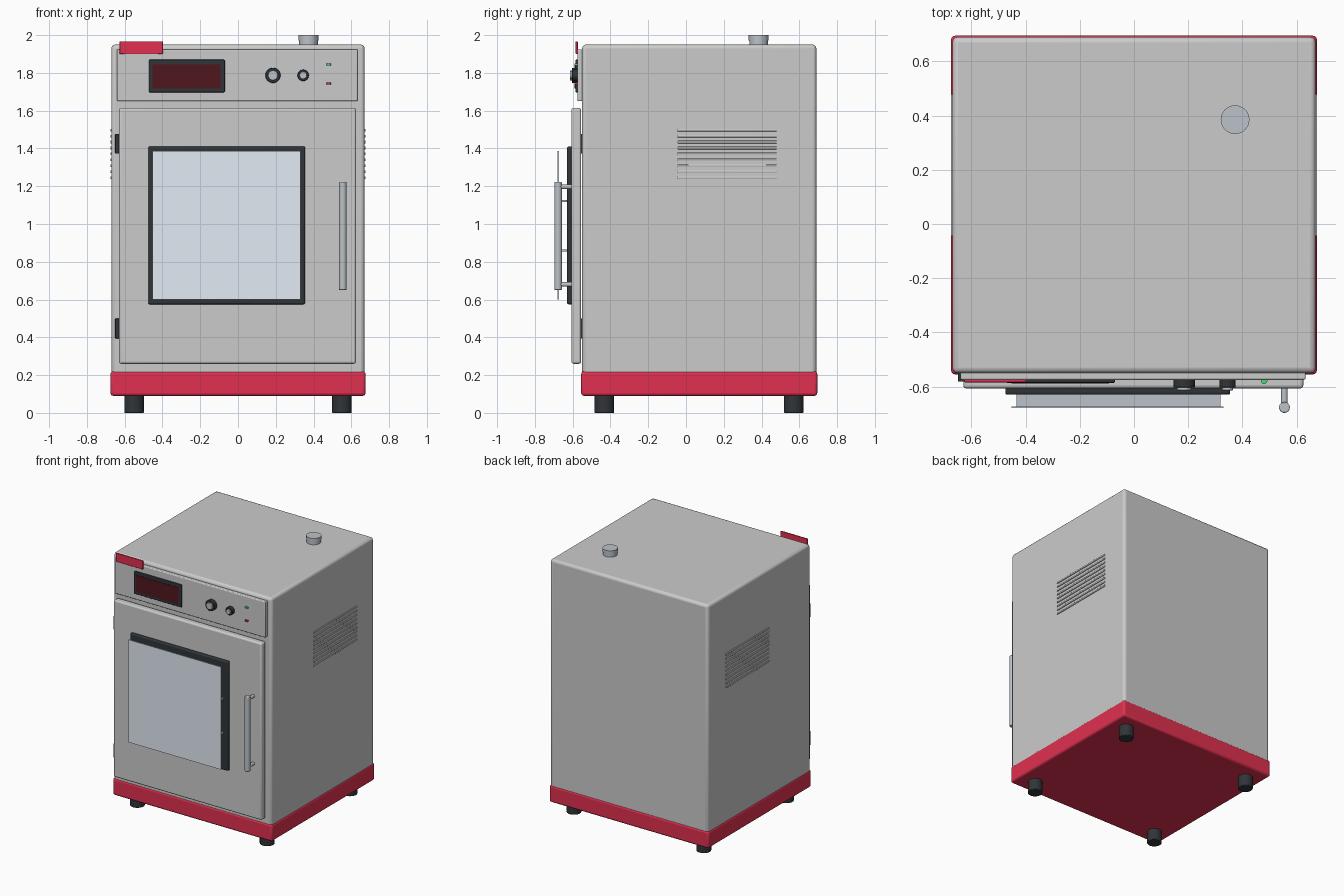
import bpy
import math
from mathutils import Vector

if "Cube" in bpy.data.objects:
    bpy.data.objects.remove(bpy.data.objects["Cube"])


def material(name, r, g, b):
    m = bpy.data.materials.new(name)
    m.diffuse_color = (r, g, b, 1)
    m.use_nodes = True
    m.node_tree.nodes["Principled BSDF"].inputs["Base Color"].default_value = m.diffuse_color
    return m


RED = material("red_paint", 0.75, 0.03, 0.08)
BLACK = material("black_rubber", 0.03, 0.035, 0.04)
SCREEN = material("dark_red_screen", 0.08, 0.008, 0.012)
GLASS = material("pale_glass", 0.76, 0.83, 0.9)
STEEL = material("steel", 0.5, 0.54, 0.58)
PANEL = material("light_panel", 0.9, 0.9, 0.9)
GREEN = material("green_light", 0.05, 0.7, 0.2)


def finish(ob, name, mat, bevel, segments=3):
    ob.name = name
    if mat:
        ob.data.materials.append(mat)
    if bevel:
        mod = ob.modifiers.new("bevel", 'BEVEL')
        mod.width = bevel
        mod.segments = segments
        mod.limit_method = 'ANGLE'
    bpy.ops.object.shade_smooth_by_angle(angle=math.radians(35))
    return ob


def box(name, x, y, z, mat=None, bevel=0.0):
    """Box from (min, max) ranges on each axis."""
    bpy.ops.mesh.primitive_cube_add(size=1)
    ob = bpy.context.object
    ob.location = [(a + b) / 2 for a, b in (x, y, z)]
    ob.scale = [b - a for a, b in (x, y, z)]
    bpy.ops.object.transform_apply(location=False, rotation=False, scale=True)
    return finish(ob, name, mat, bevel)


def rod(name, start, end, radius, mat=None, bevel=0.0):
    """Cylinder between two points."""
    a, b = Vector(start), Vector(end)
    bpy.ops.mesh.primitive_cylinder_add(vertices=32, radius=radius, depth=(b - a).length,
                                        location=(a + b) / 2)
    ob = bpy.context.object
    ob.rotation_euler = (b - a).to_track_quat('Z', 'Y').to_euler()
    return finish(ob, name, mat, bevel, 2)


# Cabinet and red base
box("cabinet", (-0.67, 0.67), (-0.55, 0.69), (0.095, 1.95), bevel=0.02)
box("base_band", (-0.675, 0.675), (-0.555, 0.695), (0.09, 0.22), RED, 0.015)

# Feet
for side, x in (("left", -0.55), ("right", 0.55)):
    for end, y in (("front", -0.432), ("back", 0.57)):
        rod(f"{end}_{side}_foot", (x, y, 0), (x, y, 0.1), 0.052, BLACK, 0.004)

# Side vents
for side, s in (("left", -1), ("right", 1)):
    for i in range(9):
        z = 1.245 + i * 0.0315
        box(f"{side}_vent_slat_{i + 1}", sorted((s * 0.66, s * 0.676)), (-0.045, 0.48),
            (z - 0.007, z + 0.007), PANEL, 0.003)

# Exhaust on the roof
rod("exhaust_pipe", (0.373, 0.385, 1.93), (0.373, 0.385, 1.975), 0.05, STEEL)
rod("exhaust_cap", (0.373, 0.385, 1.972), (0.373, 0.385, 2.0), 0.053, STEEL)

# Door, hinges
box("door", (-0.63, 0.625), (-0.607, -0.555), (0.26, 1.615), bevel=0.012)
for place, z in (("lower", 0.447), ("upper", 1.425)):
    box(f"{place}_hinge", (-0.65, -0.618), (-0.582, -0.545), (z - 0.052, z + 0.052), BLACK, 0.003)

# Window: dark surround, two racks and the raised glass
box("window_surround", (-0.475, 0.355), (-0.63, -0.6), (0.575, 1.41), BLACK, 0.008)
for place, z in (("lower", 0.86), ("upper", 1.122)):
    box(f"{place}_rack", (-0.433, 0.32), (-0.674, -0.625), (z - 0.006, z + 0.006), STEEL)
box("window_glass", (-0.452, 0.331), (-0.679, -0.673), (0.6, 1.386), GLASS)

# Door handle
rod("handle_bar", (0.555, -0.677, 0.65), (0.555, -0.677, 1.222), 0.02, STEEL, 0.004)
for place, z in (("lower", 0.68), ("upper", 1.197)):
    rod(f"{place}_handle_post", (0.555, -0.6, z), (0.555, -0.672, z), 0.012, STEEL)

# Control panel and red corner tab
box("control_panel", (-0.64, 0.633), (-0.575, -0.54), (1.65, 1.925), PANEL, 0.006)
box("corner_tab", (-0.627, -0.398), (-0.584, -0.573), (1.9, 1.967), RED, 0.003)
box("display_bezel", (-0.472, -0.07), (-0.586, -0.57), (1.697, 1.87), BLACK, 0.005)
box("display_screen", (-0.452, -0.093), (-0.589, -0.58), (1.718, 1.845), SCREEN)

# Knobs with metal caps
for name, x, r in (("large", 0.185, 0.04), ("small", 0.345, 0.03)):
    rod(f"{name}_knob", (x, -0.57, 1.787), (x, -0.604, 1.787), r, BLACK, 0.003)
    rod(f"{name}_knob_cap", (x, -0.6, 1.787), (x, -0.614, 1.787), r * 0.66, STEEL, 0.002)

# Indicator lights
for name, z, mat in (("green", 1.845, GREEN), ("red", 1.743, RED)):
    rod(f"{name}_indicator", (0.48, -0.578, z - 0.005), (0.48, -0.578, z + 0.005), 0.012, mat)
